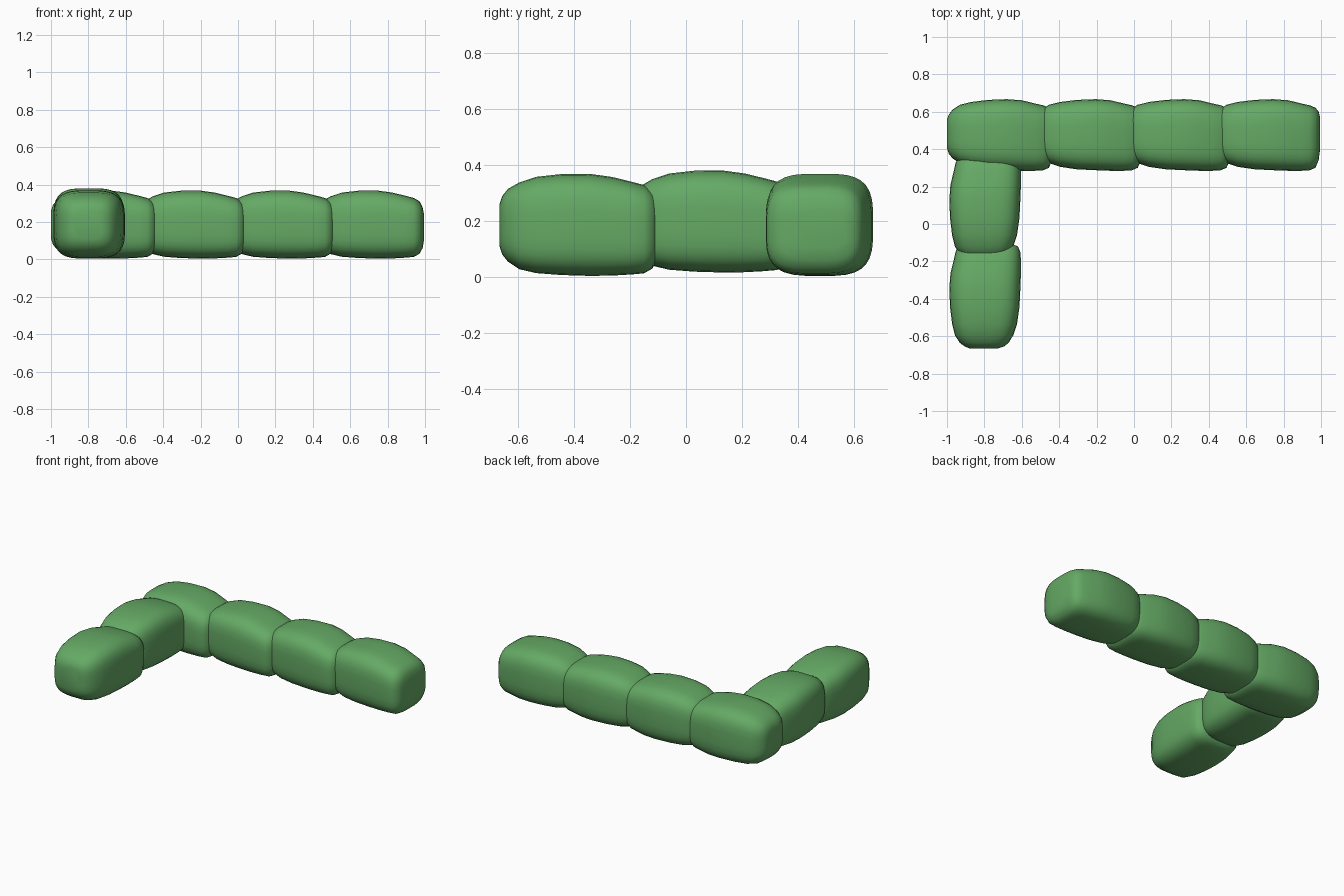
import bpy, bmesh, math

if "Cube" in bpy.data.objects:
    bpy.data.objects.remove(bpy.data.objects["Cube"])

# lengthwise stations of one bush: position, y min, y max, z min, z max
STATIONS = [
    (-0.280, -0.075, 0.080, 0.11, 0.26),
    (-0.270, -0.105, 0.105, 0.08, 0.290),
    (-0.250, -0.130, 0.132, 0.055, 0.315),
    (-0.210, -0.155, 0.158, 0.028, 0.338),
    (-0.150, -0.175, 0.173, 0.014, 0.358),
    (-0.060, -0.188, 0.184, 0.007, 0.368),
    (0.040, -0.193, 0.188, 0.004, 0.369),
    (0.120, -0.196, 0.182, 0.005, 0.358),
    (0.190, -0.196, 0.165, 0.009, 0.341),
    (0.235, -0.193, 0.155, 0.013, 0.329),
    (0.265, -0.180, 0.142, 0.030, 0.312),
    (0.282, -0.140, 0.122, 0.060, 0.280),
    (0.290, -0.080, 0.090, 0.105, 0.240),
]
SIDES = 32
POWER = 2 / 3.5


def signed_pow(v):
    return math.copysign(abs(v) ** POWER, v)


# Soft boxy bush lofted through rounded-square rings
bm = bmesh.new()
rings = []
for x, y0, y1, z0, z1 in STATIONS:
    ring = []
    for i in range(SIDES):
        a = 2 * math.pi * (i + 0.5) / SIDES
        y = (y0 + y1) / 2 + (y1 - y0) / 2 * signed_pow(math.cos(a))
        z = (z0 + z1) / 2 + (z1 - z0) / 2 * signed_pow(math.sin(a))
        ring.append(bm.verts.new((x, y, z)))
    rings.append(ring)
for r, s in zip(rings, rings[1:]):
    for i in range(SIDES):
        j = (i + 1) % SIDES
        bm.faces.new((r[i], r[j], s[j], s[i]))
bm.faces.new(rings[0])
bm.faces.new(rings[-1])
bmesh.ops.recalc_face_normals(bm, faces=bm.faces)
for f in bm.faces:
    f.smooth = True
mesh = bpy.data.meshes.new("hedge_bush")
bm.to_mesh(mesh)
bm.free()

leaf = bpy.data.materials.new("leaf_green")
leaf.diffuse_color = (0.13, 0.40, 0.13, 1)
leaf.use_nodes = True
leaf.node_tree.nodes["Principled BSDF"].inputs["Base Color"].default_value = leaf.diffuse_color
mesh.materials.append(leaf)


def place(name, x, y, z=0, turn=0):
    ob = bpy.data.objects.new(name, mesh)
    ob.location = (x, y, z)
    ob.rotation_euler.z = turn
    bpy.context.collection.objects.link(ob)


# Long row along the back
for k in range(4):
    place(f"back_hedge_{k + 1}", -0.72 + 0.475 * k, 0.48)

# Short row running forward at the left
place("side_hedge_1", -0.80, -0.385, 0, math.pi / 2)
place("side_hedge_2", -0.80, 0.09, 0.012, math.pi / 2)
